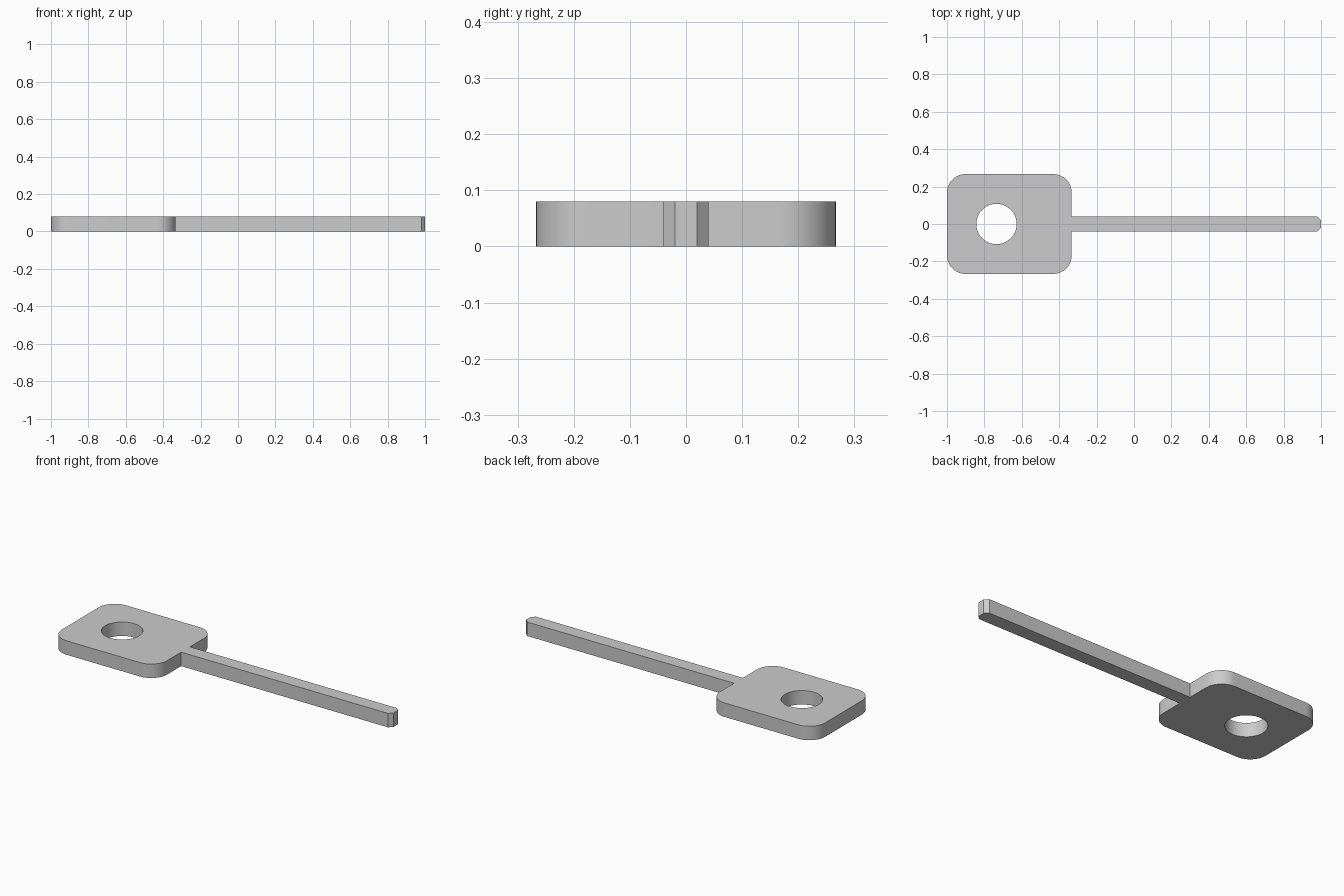
import bpy
import bmesh
from math import cos, sin, pi, radians

if "Cube" in bpy.data.objects:
    bpy.data.objects.remove(bpy.data.objects["Cube"], do_unlink=True)

THICKNESS = 0.08
LEFT, NECK, TIP = -1.0, -0.333, 1.0
HALF_PLATE, HALF_SHAFT = 0.267, 0.04
CORNER, CHAMFER = 0.1, 0.02
HOLE_X, HOLE_R = -0.735, 0.108


def arc(cx, cy, radius, start, end, steps):
    """Points along an arc, angles in degrees."""
    angles = [radians(start + (end - start) * i / steps) for i in range(steps + 1)]
    return [(cx + radius * cos(a), cy + radius * sin(a)) for a in angles]


def add_loop(bm, points):
    verts = [bm.verts.new((x, y, 0)) for x, y in points]
    return [bm.edges.new((v, verts[i - 1])) for i, v in enumerate(verts)]


# Upper half of the outline, from the shaft tip round to the plate's far end
cy = HALF_PLATE - CORNER
upper = [(TIP, HALF_SHAFT - CHAMFER), (TIP - CHAMFER, HALF_SHAFT), (NECK, HALF_SHAFT)]
upper += arc(NECK - CORNER, cy, CORNER, 0, 90, 12)
upper += arc(LEFT + CORNER, cy, CORNER, 90, 180, 12)
outline = upper + [(x, -y) for x, y in reversed(upper)]

# Round hole through the plate
hole = arc(HOLE_X, 0, HOLE_R, 0, 360, 48)[:-1]

# Fill the profile around the hole and extrude it to full thickness
bm = bmesh.new()
edges = add_loop(bm, outline) + add_loop(bm, hole)
bmesh.ops.triangle_fill(bm, edges=edges, use_beauty=True)
result = bmesh.ops.extrude_face_region(bm, geom=bm.faces[:], use_keep_orig=True)
top = [g for g in result["geom"] if isinstance(g, bmesh.types.BMVert)]
bmesh.ops.translate(bm, verts=top, vec=(0, 0, THICKNESS))
bmesh.ops.recalc_face_normals(bm, faces=bm.faces[:])
mesh = bpy.data.meshes.new("plate_with_shaft")
bm.to_mesh(mesh)
bm.free()

# Plain grey finish
grey = bpy.data.materials.new("grey")
grey.use_nodes = True
grey.diffuse_color = (0.6, 0.6, 0.6, 1)
grey.node_tree.nodes["Principled BSDF"].inputs["Base Color"].default_value = (0.6, 0.6, 0.6, 1)
mesh.materials.append(grey)

obj = bpy.data.objects.new("plate_with_shaft", mesh)
bpy.context.collection.objects.link(obj)
bpy.ops.object.select_all(action="DESELECT")
obj.select_set(True)
bpy.context.view_layer.objects.active = obj
bpy.ops.object.shade_smooth_by_angle(angle=radians(30))
